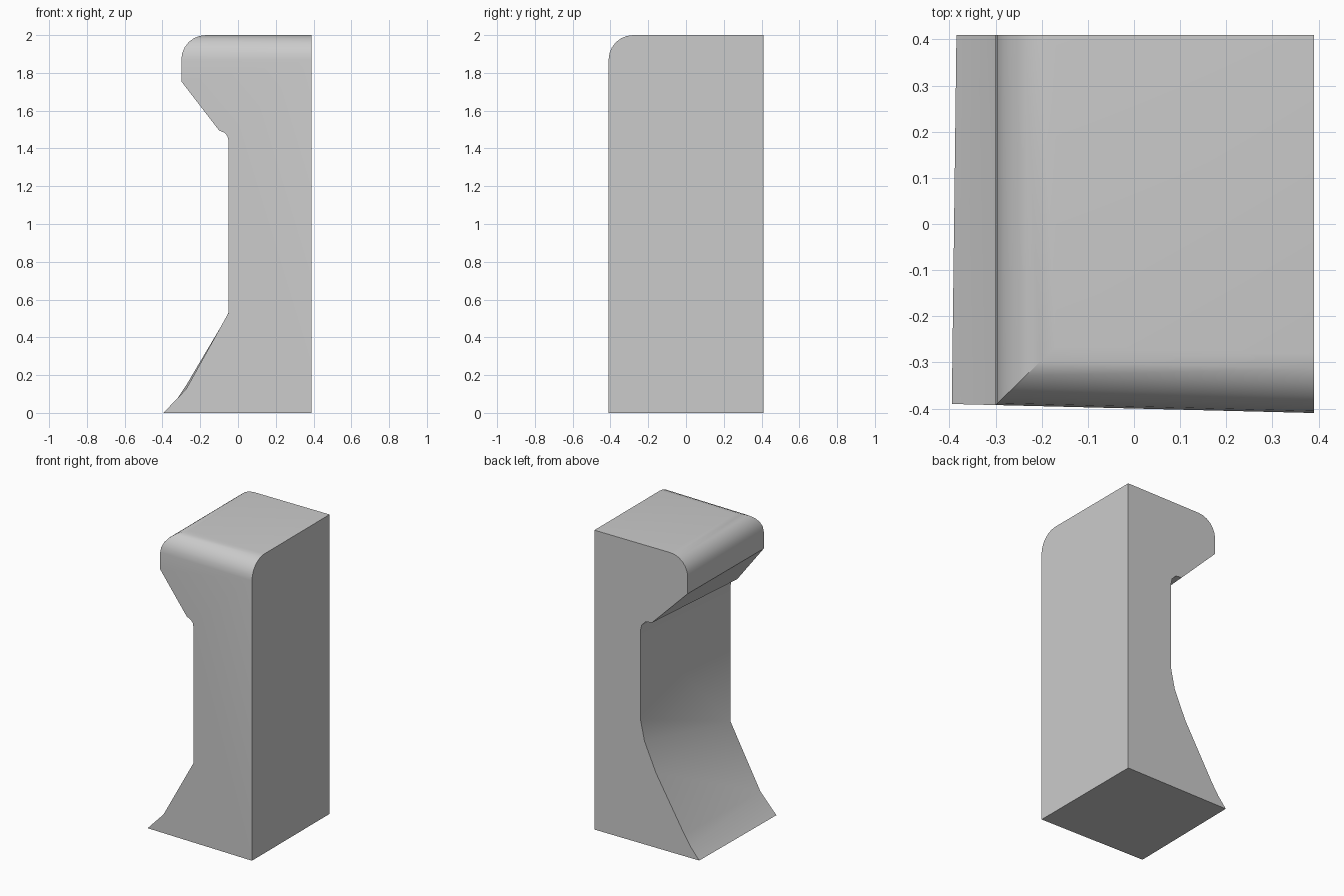
import bpy
import bmesh
import math

cube = bpy.data.objects.get("Cube")
if cube:
    bpy.data.objects.remove(cube, do_unlink=True)

# Stone colour
stone = bpy.data.materials.new("grey_stone")
stone.use_nodes = True
colour = (0.6, 0.6, 0.6, 1)
stone.diffuse_color = colour
stone.node_tree.nodes["Principled BSDF"].inputs["Base Color"].default_value = colour

# Matching front and back profiles (x, z), from the foot up to the square top
front = [(-.395, 0), (-.275, .125), (-.275, .125), (-.05, .53), (-.05, .53), (-.05, .53),
         (-.05, 1.44), (-.056, 1.466), (-.073, 1.484), (-.1, 1.495),
         (-.3, 1.755), (-.3, 2), (.39, 2), (.39, 0)]
back = [(-.385, 0), (-.325, .07), (-.275, .145), (-.065, .5), (.02, .69), (.05, .83),
        (.05, 1.42), (.04, 1.46), (.01, 1.49), (-.035, 1.495),
        (-.3, 1.76), (-.3, 2), (.39, 2), (.39, 0)]


def front_y(x):
    """The front face is slightly skewed."""
    return -.4 - .025 * x


bm = bmesh.new()
ring_a = [bm.verts.new((x, front_y(x), z)) for x, z in front]
ring_b = [bm.verts.new((x, .41, z)) for x, z in back]
bm.faces.new(ring_a)
bm.faces.new(ring_b[::-1])

# Skin between the two profiles
count = len(front)
for i in range(count):
    j = (i + 1) % count
    bm.faces.new((ring_a[i], ring_b[i], ring_b[j], ring_a[j]))
bmesh.ops.remove_doubles(bm, verts=bm.verts, dist=.001)
bmesh.ops.recalc_face_normals(bm, faces=bm.faces)

# Round the outer and front edges of the top
rounded = []
for edge in bm.edges:
    a, b = (v.co for v in edge.verts)
    if min(a.z, b.z) > 1.99:
        outer = max(a.x, b.x) < -.29
        fore = max(a.y, b.y) < -.3
        if outer or fore:
            rounded.append(edge)
bmesh.ops.bevel(bm, geom=rounded, offset=.13, offset_type='OFFSET', segments=6,
                profile=.5, affect='EDGES', clamp_overlap=False)

mesh = bpy.data.meshes.new("pillar_block")
bm.to_mesh(mesh)
bm.free()
block = bpy.data.objects.new("pillar_block", mesh)
bpy.context.collection.objects.link(block)
mesh.materials.append(stone)

bpy.ops.object.select_all(action='DESELECT')
block.select_set(True)
bpy.context.view_layer.objects.active = block
bpy.ops.object.shade_smooth_by_angle(angle=math.radians(30))
